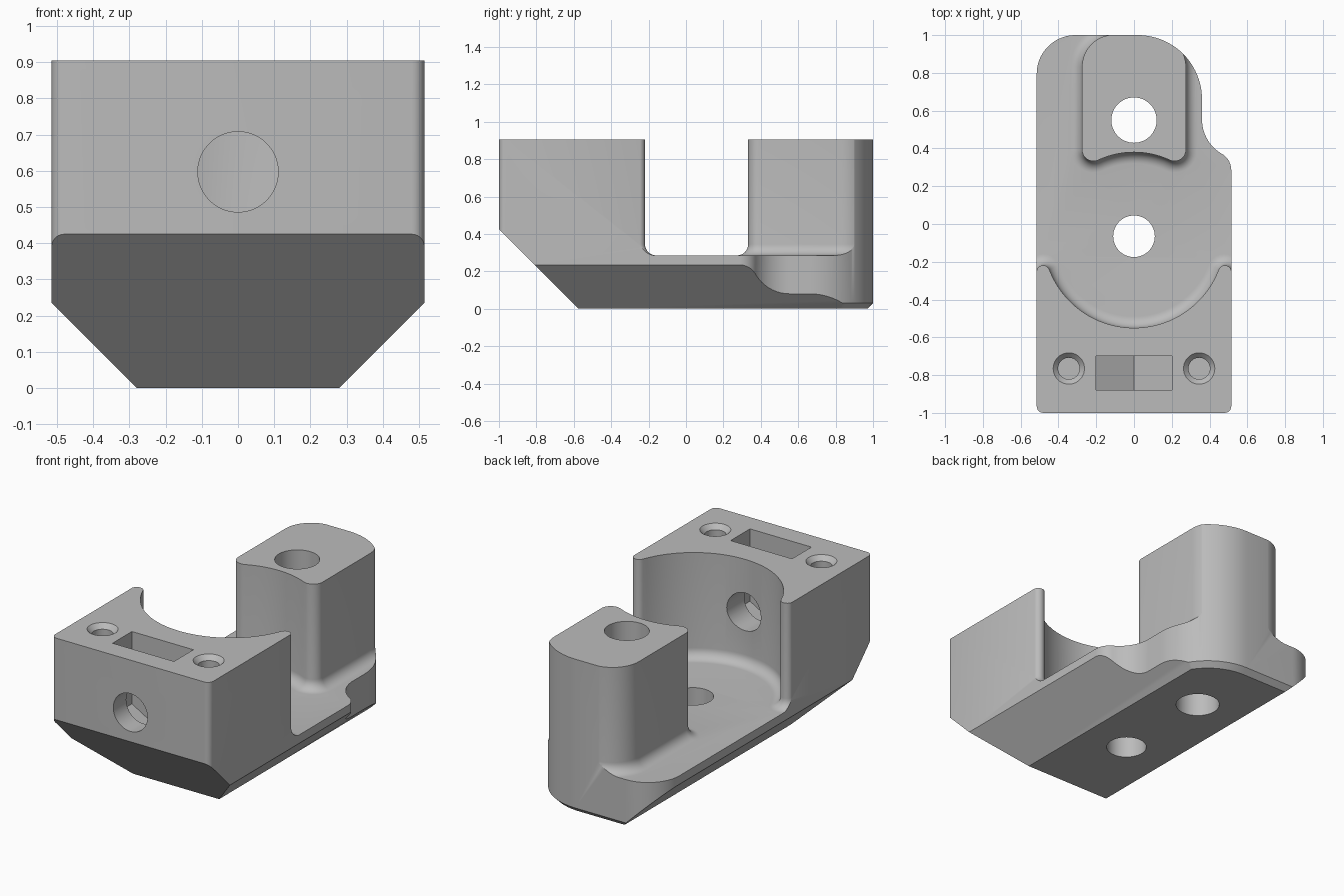
import bpy
import bmesh
import math
from mathutils import Vector

cube = bpy.data.objects.get("Cube")
if cube:
    bpy.data.objects.remove(cube)

grey = bpy.data.materials.new("plain grey")
grey.use_nodes = True
grey.diffuse_color = (0.5, 0.5, 0.5, 1)
grey.node_tree.nodes["Principled BSDF"].inputs["Base Color"].default_value = (0.5, 0.5, 0.5, 1)

TOP, FLOOR = 0.905, 0.285
FILLET = 0.06
SADDLE_Y = -0.07  # centre of the round recess


def arc(cx, cy, r, start, end, n=12):
    """Points on an arc, angles in degrees."""
    angles = [math.radians(start + (end - start) * i / n) for i in range(n + 1)]
    return [(cx + r * math.cos(a), cy + r * math.sin(a)) for a in angles]


def circle(cx, cy, r, n=64):
    return arc(cx, cy, r, 0, 360, n)[:-1]


def offset(points, d):
    """Move a counter-clockwise outline outward by d."""
    result = []
    for i, p in enumerate(points):
        p = Vector(p)
        a = (p - Vector(points[i - 1])).normalized()
        b = (Vector(points[(i + 1) % len(points)]) - p).normalized()
        na, nb = Vector((a.y, -a.x)), Vector((b.y, -b.x))
        result.append(p + (na + nb) * d / (1 + na.dot(nb)))
    return result


def loft(name, rings, place=lambda u, v, w: (u, v, w)):
    """Closed solid through (outline, level) rings."""
    bm = bmesh.new()
    loops = [[bm.verts.new(place(p[0], p[1], w)) for p in pts] for pts, w in rings]
    for low, high in zip(loops, loops[1:]):
        for i in range(len(low)):
            bm.faces.new((low[i - 1], low[i], high[i], high[i - 1]))
    bm.faces.new(loops[0][::-1])
    bm.faces.new(loops[-1])
    bmesh.ops.recalc_face_normals(bm, faces=bm.faces)
    mesh = bpy.data.meshes.new(name)
    bm.to_mesh(mesh)
    bm.free()
    mesh.materials.append(grey)
    obj = bpy.data.objects.new(name, mesh)
    bpy.context.collection.objects.link(obj)
    return obj


def prism(name, points, low, high, place=lambda u, v, w: (u, v, w)):
    return loft(name, [(points, low), (points, high)], place)


def along_y(u, v, w):
    return (u, w, v)


def along_x(u, v, w):
    return (w, u, v)


def combine(target, tool, operation="DIFFERENCE"):
    """Apply a boolean and discard the tool."""
    tool.hide_render = True
    mod = target.modifiers.new("cut", "BOOLEAN")
    mod.operation, mod.object, mod.solver = operation, tool, "EXACT"
    bpy.context.view_layer.objects.active = target
    bpy.ops.object.modifier_apply(modifier=mod.name)
    bpy.data.objects.remove(tool)


def flared(name, outline):
    """Upright with a concave fillet where it meets the floor."""
    rings = [(offset(outline, FILLET), FLOOR - 0.1)]
    for i in range(9):
        t = math.radians(90 * i / 8)
        rings.append((offset(outline, FILLET * (1 - math.sin(t))),
                      FLOOR + FILLET * (1 - math.cos(t))))
    return loft(name, rings + [(outline, 1.3)])


# Full-height body with rounded corners and a waist on its left side
body_outline = (
    arc(-0.48, -0.965, 0.035, 180, 270, 6)
    + arc(0.48, -0.965, 0.035, 270, 360, 6)
    + arc(0.415, 0.285, 0.1, 0, 60)
    + arc(0.57, 0.5535, 0.21, 240, 180, 16)[1:]
    + arc(0.02, 0.66, 0.34, 0, 90, 24)
    + arc(-0.31, 0.795, 0.205, 90, 180, 18)
)
body = loft("bracket_body", [(offset(body_outline, -0.03), 0),
                             (body_outline, 0.03), (body_outline, TOP)])

# Sloped undersides: both long sides and the front
sides = [(-0.18, -0.1), (0.18, -0.1), (0.6, 0.32), (0.6, 1), (-0.6, 1), (-0.6, 0.32)]
combine(body, prism("side_slopes", sides, -1.2, 1.2, along_y), "INTERSECT")
front = [(-0.475, -0.1), (1.1, -0.1), (1.1, 1), (-1.1, 1), (-1.1, 0.525)]
combine(body, prism("front_slope", front, -1, 1, along_x), "INTERSECT")

# Rear post footprint, hollowed at the front
cx, r, reach = 0.215, 0.06, 0.45
rise = math.sqrt((reach + r) ** 2 - cx ** 2)
a = math.degrees(math.atan2(rise, cx))
post = (
    arc(cx, SADDLE_Y + rise, r, 180 + a, 360)
    + arc(0.105, 0.832, 0.17, 0, 90, 16)
    + arc(-0.105, 0.832, 0.17, 90, 180, 16)
    + arc(-cx, SADDLE_Y + rise, r, 180, 360 - a)
    + arc(0, SADDLE_Y, reach, 180 - a, a, 16)[1:-1]
)

# Front block footprint with a round recess and blunt horn tips
cx, r, reach = 0.481, 0.035, 0.48
drop = math.sqrt((reach + r) ** 2 - cx ** 2)
a = math.degrees(math.atan2(drop, cx))
block = (
    [(-0.516, -1.2), (0.516, -1.2)]
    + arc(cx, SADDLE_Y - drop, r, 0, 180 - a)
    + arc(0, SADDLE_Y, reach, -a, a - 180, 48)[1:-1]
    + arc(-cx, SADDLE_Y - drop, r, a, 180)
)

# Clear everything above the floor except the post and block
waste = prism("waste", [(-0.8, -0.9), (0.8, -0.9), (0.8, 1.3), (-0.8, 1.3)], FLOOR, 1.2)
combine(waste, flared("post", post))
combine(waste, flared("block", block))
combine(body, waste)

# Vertical through holes and the horizontal front hole
combine(body, prism("saddle_hole", circle(0, -0.065, 0.11), -0.2, 1.1))
combine(body, prism("post_hole", circle(0, 0.55, 0.12), -0.2, 1.1))
combine(body, prism("front_hole", circle(0, 0.597, 0.111), -1.1, -0.3, along_y))

# Nut slot with a V-shaped bottom
slot = [(0, 0.365), (0.2, 0.48), (0.2, 1.1), (-0.2, 1.1), (-0.2, 0.48)]
combine(body, prism("nut_slot", slot, -0.88, -0.7, along_y))

# Countersunk blind screw holes
for side in (-1, 1):
    x, y = side * 0.345, -0.765
    small, large = circle(x, y, 0.057, 40), circle(x, y, 0.083, 40)
    combine(body, loft("screw_hole", [(small, 0.5), (small, TOP - 0.027),
                                      (large, TOP), (large, 1.1)]))

# Smooth curved faces, keep edges crisp
bpy.ops.object.select_all(action="DESELECT")
body.select_set(True)
bpy.context.view_layer.objects.active = body
bpy.ops.object.shade_smooth_by_angle(angle=math.radians(30))
